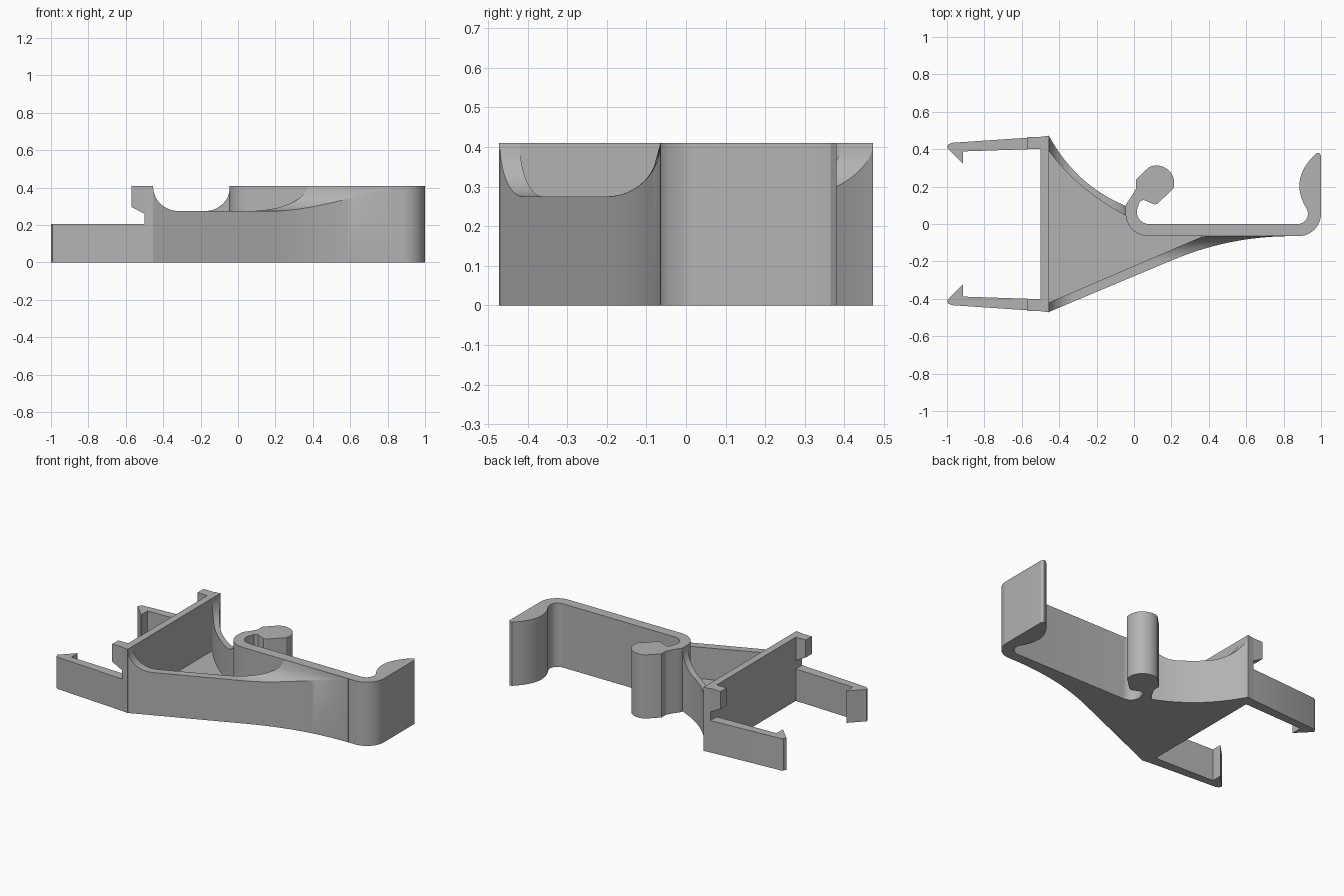
import bpy, bmesh
from math import cos, sin, radians, sqrt, hypot

if "Cube" in bpy.data.objects:
    bpy.data.objects.remove(bpy.data.objects["Cube"])

TOP, RIM, R = 0.41, 0.275, 0.135     # full height, wall rim height, fillet radius
PLATE_X, CLIP_Y = -0.455, -0.065     # plate inner face, clip outer face

grey = bpy.data.materials.new("plastic_grey")
grey.use_nodes = True
colour = (0.45, 0.45, 0.45, 1)
grey.diffuse_color = colour
grey.node_tree.nodes["Principled BSDF"].inputs["Base Color"].default_value = colour


def finish(name, bm):
    bmesh.ops.recalc_face_normals(bm, faces=bm.faces)
    mesh = bpy.data.meshes.new(name)
    bm.to_mesh(mesh)
    bm.free()
    mesh.materials.append(grey)
    mesh.shade_smooth()
    mesh.set_sharp_from_angle(angle=radians(28))
    obj = bpy.data.objects.new(name, mesh)
    bpy.context.collection.objects.link(obj)
    return obj


def prism(name, outline, low, high, along_y=False):
    """Extrude an outline along z, or an x-z outline along y."""
    bm = bmesh.new()
    place = (lambda a, b: (a, low, b)) if along_y else (lambda a, b: (a, b, low))
    face = bm.faces.new([bm.verts.new(place(*p)) for p in outline])
    new = bmesh.ops.extrude_face_region(bm, geom=[face])["geom"]
    shift = (0, high - low, 0) if along_y else (0, 0, high - low)
    bmesh.ops.translate(bm, vec=shift,
                        verts=[v for v in new if isinstance(v, bmesh.types.BMVert)])
    return finish(name, bm)


def arc(cx, cy, rx, ry, start, end, steps=12):
    angles = [radians(start + (end - start) * i / steps) for i in range(steps + 1)]
    return [(cx + rx * cos(a), cy + ry * sin(a)) for a in angles]


def bezier(a, b, c, t):
    return tuple((1 - t) ** 2 * p + 2 * t * (1 - t) * q + t * t * r
                 for p, q, r in zip(a, b, c))


def rim_height(x, y):
    """Rim that sweeps up in a fillet beside the plate and the clip."""
    to_clip = hypot(max(0.08 - x, 0), max(0.055 - y, 0)) - 0.12
    d = min(max(min(x - PLATE_X, to_clip), 0), R)
    return RIM + R - sqrt(R * R - (R - d) ** 2)


def wall(name, outer, inner, steps=64, across=6):
    """Upright wall between two paths, with a rim of varying height."""
    bm = bmesh.new()
    tops, lows = [], []
    for i in range(steps + 1):
        t = (i / steps) ** 1.4
        (ax, ay), (bx, by) = outer(t), inner(t)
        pts = [(ax + (bx - ax) * k / across, ay + (by - ay) * k / across)
               for k in range(across + 1)]
        tops.append([bm.verts.new((x, y, rim_height(x, y))) for x, y in pts])
        lows.append([bm.verts.new((x, y, 0)) for x, y in pts])
    for i in range(steps):
        for rows in (tops, lows):
            for k in range(across):
                bm.faces.new((rows[i][k], rows[i + 1][k], rows[i + 1][k + 1], rows[i][k + 1]))
        for k in (0, across):
            bm.faces.new((lows[i][k], lows[i + 1][k], tops[i + 1][k], tops[i][k]))
    for i in (0, steps):
        bm.faces.new(tops[i] + lows[i][::-1])
    return finish(name, bm)


# Spring clip: curled bulb, long straight back and flared end
clip = arc(0.08, 0.055, 0.125, 0.12, 270, 180)
clip += [(-0.045, 0.095), (-0.035, 0.118), (-0.018, 0.14), (0.01, 0.187), (0.01, 0.235)]
clip += arc(0.12, 0.22, 0.095, 0.093, 115, -20)
clip += [(0.125, 0.108), (0.11, 0.104), (0.095, 0.11), (0.05, 0.13), (0.03, 0.118)]
clip += arc(0.08, 0.065, 0.065, 0.065, 150, 270)
clip += arc(0.875, 0.055, 0.055, 0.055, 270, 390)
clip += [bezier((0.91, 0.105), (0.835, 0.25), (0.975, 0.378), i / 12) for i in range(13)]
clip += [(0.99, 0.38), (1.0, 0.365)]
clip += arc(0.88, 0.055, 0.12, 0.12, 0, -90)
prism("spring_clip", clip, 0, TOP)

# Upright plate
prism("upright_plate", [(-0.5, -0.466), (PLATE_X, -0.472), (PLATE_X, 0.472), (-0.5, 0.466)], 0, TOP)

# Snap arms and overhanging tabs on both sides
arm = [(-0.5, 0.466), (-0.975, 0.434), (-0.993, 0.425), (-1.0, 0.408),
       (-0.915, 0.322), (-0.915, 0.388), (-0.5, 0.402)]
tab = [(-0.5, 0.26), (-0.57, 0.297), (-0.57, TOP), (-0.5, TOP)]
for side, sign in (("left", 1), ("right", -1)):
    prism(side + "_snap_arm", [(x, sign * y) for x, y in arm], 0, 0.205)
    prism(side + "_tab", tab, sign * 0.402, sign * 0.464, along_y=True)


# Front wall: straight, then easing into the clip face
def front_x(t):
    return PLATE_X + (0.83 - PLATE_X) * t


def front_outer(t):
    x = front_x(t)
    if x < 0.2:
        return x, -0.195 - 0.42 * (0.2 - x)
    return x, CLIP_Y - 0.13 * ((0.85 - x) / 0.65) ** 2.1


def front_inner(t):
    x = front_x(t)
    return x, min(CLIP_Y - 0.43 * (0.37 - x), CLIP_Y)


wall("front_wall", front_outer, front_inner)


# Back wall: concave sweep from the plate to the clip corner
def back_outer(t):
    return bezier((PLATE_X, 0.472), (-0.31, 0.205), (-0.04, 0.095), t)


def back_inner(t):
    return bezier((PLATE_X, 0.39), (-0.295, 0.175), (-0.035, 0.04), t)


wall("back_wall", back_outer, back_inner)

# Floor web between the walls
floor = [front_inner(0), (0.37, CLIP_Y)] + arc(0.08, 0.055, 0.125, 0.12, 270, 187)
floor += [back_inner(1 - i / 20) for i in range(21)]
prism("floor_web", floor, 0, 0.072)
